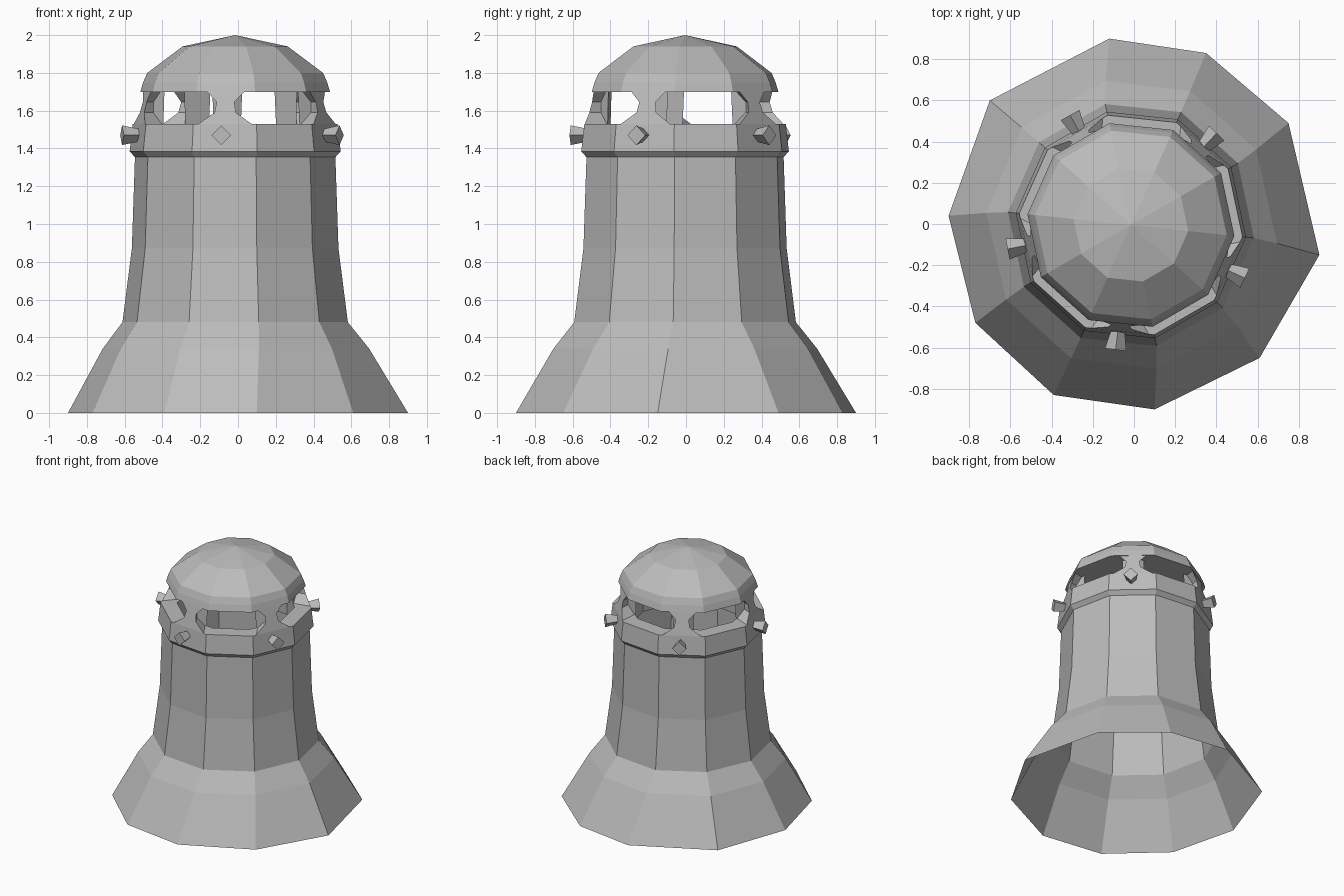
import bpy, bmesh, math
from mathutils import Matrix, Vector

cube = bpy.data.objects.get("Cube")
if cube:
    bpy.data.objects.remove(cube)

SIDES = 10
CENTRE = Vector((-0.015, -0.005, 0))

stone = bpy.data.materials.new("grey_stone")
stone.use_nodes = True
stone.diffuse_color = (0.5, 0.5, 0.5, 1)
stone.node_tree.nodes["Principled BSDF"].inputs["Base Color"].default_value = (0.5, 0.5, 0.5, 1)


def make(name, bm):
    bmesh.ops.recalc_face_normals(bm, faces=bm.faces)
    mesh = bpy.data.meshes.new(name)
    bm.to_mesh(mesh)
    bm.free()
    mesh.materials.append(stone)
    obj = bpy.data.objects.new(name, mesh)
    bpy.context.collection.objects.link(obj)
    return obj


def ring(r, z):
    angles = [math.radians(-6 + 36 * i) for i in range(SIDES)]
    return [CENTRE + Vector((r * math.cos(a), r * math.sin(a), z)) for a in angles]


def skin(bm, rings, closed=False):
    """Join rings of points with quads; return the rings of vertices."""
    loops = [[bm.verts.new(p) for p in pts] for pts in rings]
    pairs = list(zip(loops, loops[1:]))
    if closed:
        pairs.append((loops[-1], loops[0]))
    for low, high in pairs:
        for i in range(SIDES):
            j = (i + 1) % SIDES
            bm.faces.new((low[i], low[j], high[j], high[i]))
    return loops


# Hollow tower: uneven flared foot, then a ten-sided shaft
foot = [(0.9, -0.15), (0.75, 0.49), (0.35, 0.83), (-0.12, 0.9), (-0.7, 0.6),
        (-0.9, 0.04), (-0.77, -0.48), (-0.39, -0.83), (0.1, -0.9), (0.61, -0.65)]
foot = [Vector((x, y, 0)) for x, y in foot]
waist = ring(0.6, 0.48)
bend = []
for a, b in zip(foot, waist):
    p = a.lerp(b, 0.71) * 1.03
    p.z = 0.34
    bend.append(p)
bm = bmesh.new()
skin(bm, [foot, bend, waist, ring(0.55, 0.87), ring(0.533, 1.37)])
make("tower_shaft", bm)

# Thick lookout wall with a ledge under it
bm = bmesh.new()
wall = [(0.53, 1.35), (0.562, 1.385), (0.56, 1.40), (0.545, 1.53),
        (0.497, 1.715), (0.42, 1.715), (0.43, 1.35)]
skin(bm, [ring(r, z) for r, z in wall], closed=True)
lookout = make("lookout_wall", bm)

# Chamfered openings through every second side
half = [(0.19, 1.53), (0.25, 1.59), (0.25, 1.645), (0.20, 1.70), (0.20, 1.78)]
outline = half + [(-t, z) for t, z in reversed(half)]
bm = bmesh.new()
for k in range(5):
    turn = Matrix.Translation(CENTRE) @ Matrix.Rotation(math.radians(12 + 72 * k), 4, 'Z')
    ends = [[bm.verts.new(turn @ Vector((d, t, z))) for t, z in outline] for d in (0.37, 0.8)]
    bm.faces.new(ends[0])
    bm.faces.new(ends[1])
    for i in range(len(outline)):
        j = (i + 1) % len(outline)
        bm.faces.new((ends[0][i], ends[0][j], ends[1][j], ends[1][i]))
cutter = make("window_cutter", bm)
cutter.hide_render = True
cutter.hide_viewport = True
cut = lookout.modifiers.new("windows", 'BOOLEAN')
cut.operation = 'DIFFERENCE'
cut.solver = 'EXACT'
cut.use_self = True
cut.object = cutter
# Apply the cut and discard the helper
graph = bpy.context.evaluated_depsgraph_get()
carved = bpy.data.meshes.new_from_object(lookout.evaluated_get(graph))
lookout.modifiers.clear()
lookout.data = carved
bpy.data.objects.remove(cutter)

# Faceted dome with a flat ceiling
bm = bmesh.new()
dome = [(0.505, 1.70), (0.49, 1.75), (0.468, 1.80), (0.28, 1.94)]
loops = skin(bm, [ring(r, z) for r, z in dome])
bm.faces.new(loops[0])
tip = bm.verts.new(CENTRE + Vector((0, 0, 2)))
for i in range(SIDES):
    bm.faces.new((loops[-1][i], loops[-1][(i + 1) % SIDES], tip))
make("dome_roof", bm)

# Diamond pegs on the sides between the openings
for k in range(5):
    bm = bmesh.new()
    turn = Matrix.Rotation(math.radians(-97 + 72 * k), 4, 'Z')
    place = Matrix.Translation(CENTRE + Vector((0, 0, 1.47))) @ turn
    place = place @ Matrix.Translation((0.56, 0, 0)) @ Matrix.Rotation(math.pi / 2, 4, 'Y')
    bmesh.ops.create_cone(bm, cap_ends=True, segments=4, radius1=0.032,
                          radius2=0.052, depth=0.1, matrix=place)
    make(f"peg_{k + 1}", bm)
